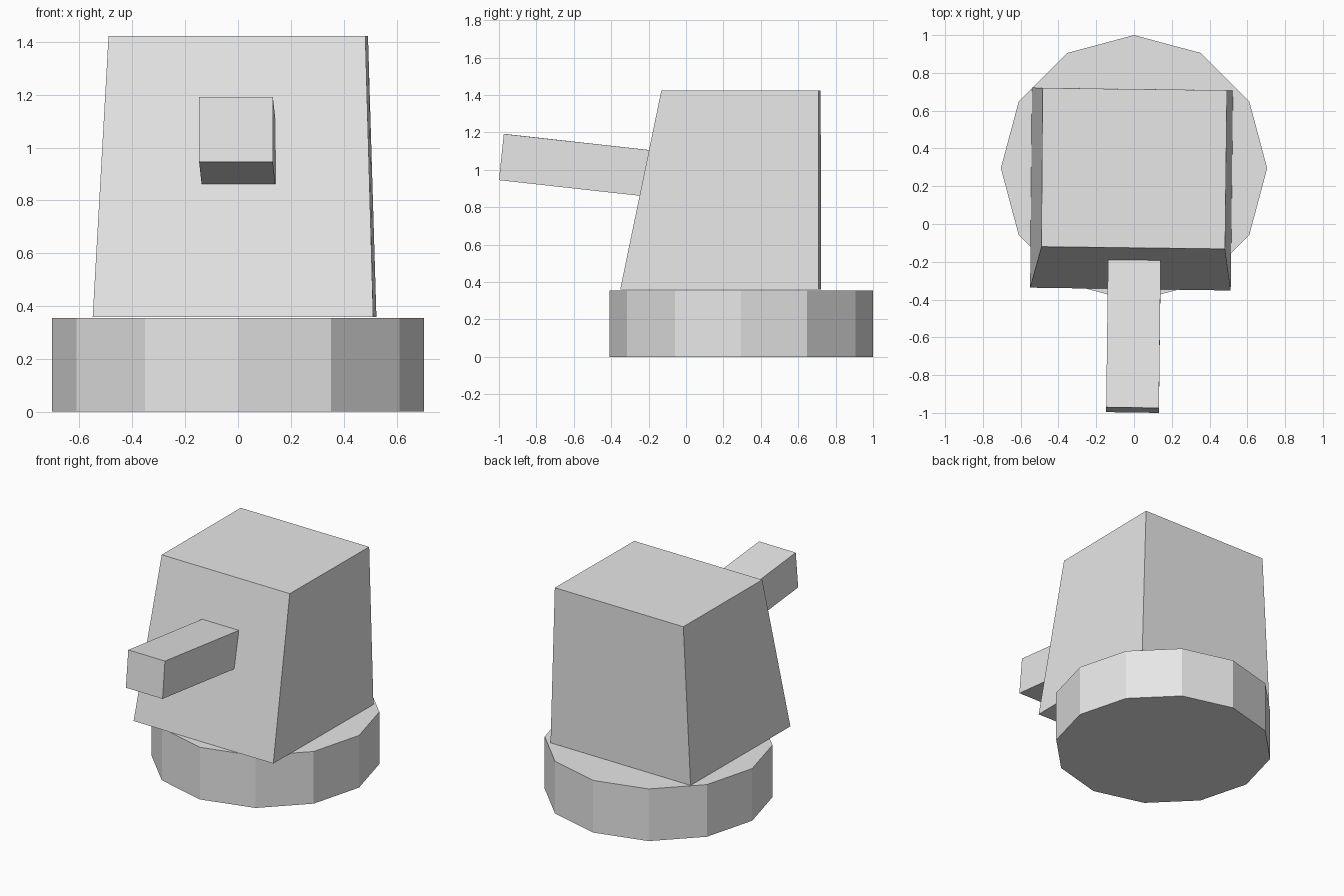
import bpy, bmesh, math

if "Cube" in bpy.data.objects:
    bpy.data.objects.remove(bpy.data.objects["Cube"])

grey = bpy.data.materials.new("light_grey")
grey.diffuse_color = (0.8, 0.8, 0.8, 1)
grey.use_nodes = True
grey.node_tree.nodes["Principled BSDF"].inputs["Base Color"].default_value = grey.diffuse_color


def finish(bm, name):
    bmesh.ops.recalc_face_normals(bm, faces=bm.faces)
    mesh = bpy.data.meshes.new(name)
    bm.to_mesh(mesh)
    bm.free()
    mesh.materials.append(grey)
    obj = bpy.data.objects.new(name, mesh)
    bpy.context.collection.objects.link(obj)
    return obj


def loft(name, start, end):
    """Closed solid between two matching loops of points."""
    bm = bmesh.new()
    a = [bm.verts.new(p) for p in start]
    b = [bm.verts.new(p) for p in end]
    n = len(a)
    bm.faces.new(a)
    bm.faces.new(b)
    for i in range(n):
        j = (i + 1) % n
        bm.faces.new((a[i], a[j], b[j], b[i]))
    return finish(bm, name)


# twelve-sided turntable base
ring = [(0.705 * math.sin(math.tau * i / 12), 0.295 + 0.705 * math.cos(math.tau * i / 12))
        for i in range(12)]
loft("round_base", [(x, y, 0) for x, y in ring], [(x, y, 0.355) for x, y in ring])

# tapered turret body, turned very slightly
low = [(-0.55, -0.337), (0.512, -0.352), (0.524, 0.708), (-0.54, 0.722)]
high = [(-0.49, -0.12), (0.482, -0.132), (0.492, 0.708), (-0.484, 0.72)]
loft("turret_body", [(x, y, 0.359) for x, y in low], [(x, y, 1.423) for x, y in high])

# square barrel, raised towards the front and running into the body
front = [(-0.147, -0.97, 1.192), (0.132, -0.974, 1.192),
         (0.132, -1.0, 0.945), (-0.147, -0.996, 0.945)]
run = (0.01, 0.83, -0.092)
loft("barrel", front, [tuple(c + d for c, d in zip(p, run)) for p in front])
